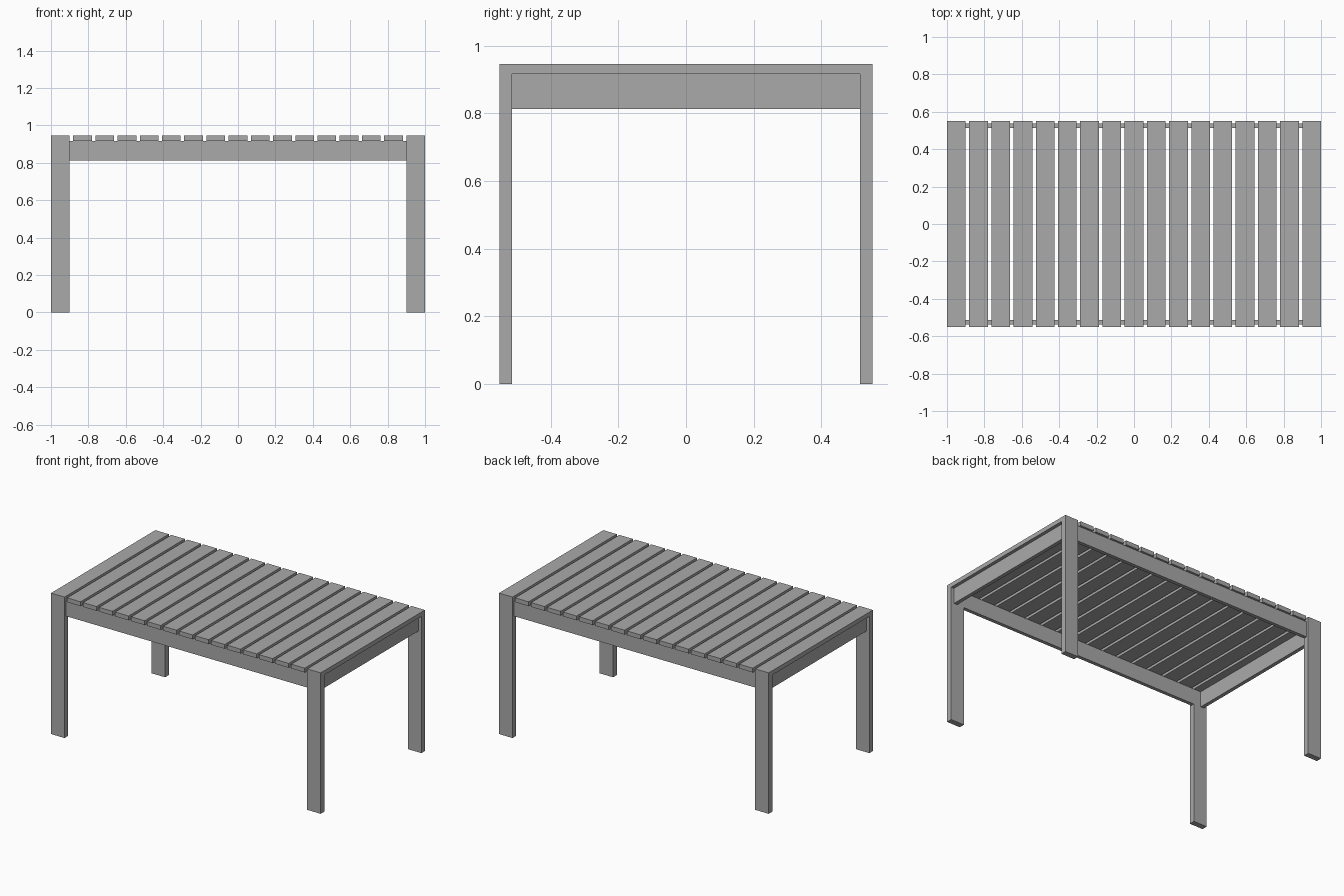
import bpy

cube = bpy.data.objects.get("Cube")
if cube:
    bpy.data.objects.remove(cube, do_unlink=True)

grey = bpy.data.materials.new("plain grey")
grey.use_nodes = True
colour = (0.4, 0.4, 0.4, 1)
grey.diffuse_color = colour
grey.node_tree.nodes["Principled BSDF"].inputs["Base Color"].default_value = colour


def board(name, x, y, z):
    """Box spanning the given (low, high) range on each axis."""
    spans = (x, y, z)
    bpy.ops.mesh.primitive_cube_add(size=1, location=[(a + b) / 2 for a, b in spans])
    obj = bpy.context.object
    obj.name = name
    obj.scale = [b - a for a, b in spans]
    bpy.ops.object.transform_apply(location=False, rotation=False, scale=True)
    obj.data.materials.append(grey)
    return obj


def mirrored(low, high, side):
    return tuple(sorted((low * side, high * side)))


half_depth, leg_width, leg_depth = 0.552, 0.1, 0.038
frame_top, top = 0.916, 0.945
rail_z = (0.812, frame_top)
inner_y = half_depth - leg_depth

# Table top slats
count = 17
pitch = (2 - leg_width) / (count - 1)
for i in range(count):
    left = -1 + i * pitch
    board(f"top_slat_{i + 1}", (left, left + leg_width),
          (-half_depth, half_depth), (frame_top, top))

# Legs and long rails
for depth_name, sy in (("front", -1), ("back", 1)):
    for side_name, sx in (("right", -1), ("left", 1)):
        board(f"{depth_name}_{side_name}_leg", mirrored(1 - leg_width, 1, sx),
              mirrored(inner_y, half_depth, sy), (0, frame_top))
    board(f"{depth_name}_rail", (leg_width - 1, 1 - leg_width),
          mirrored(inner_y, 0.538, sy), rail_z)

# End rails between the legs
for side_name, sx in (("right", -1), ("left", 1)):
    board(f"{side_name}_end_rail", mirrored(0.953, 0.978, sx),
          (-inner_y, inner_y), rail_z)
